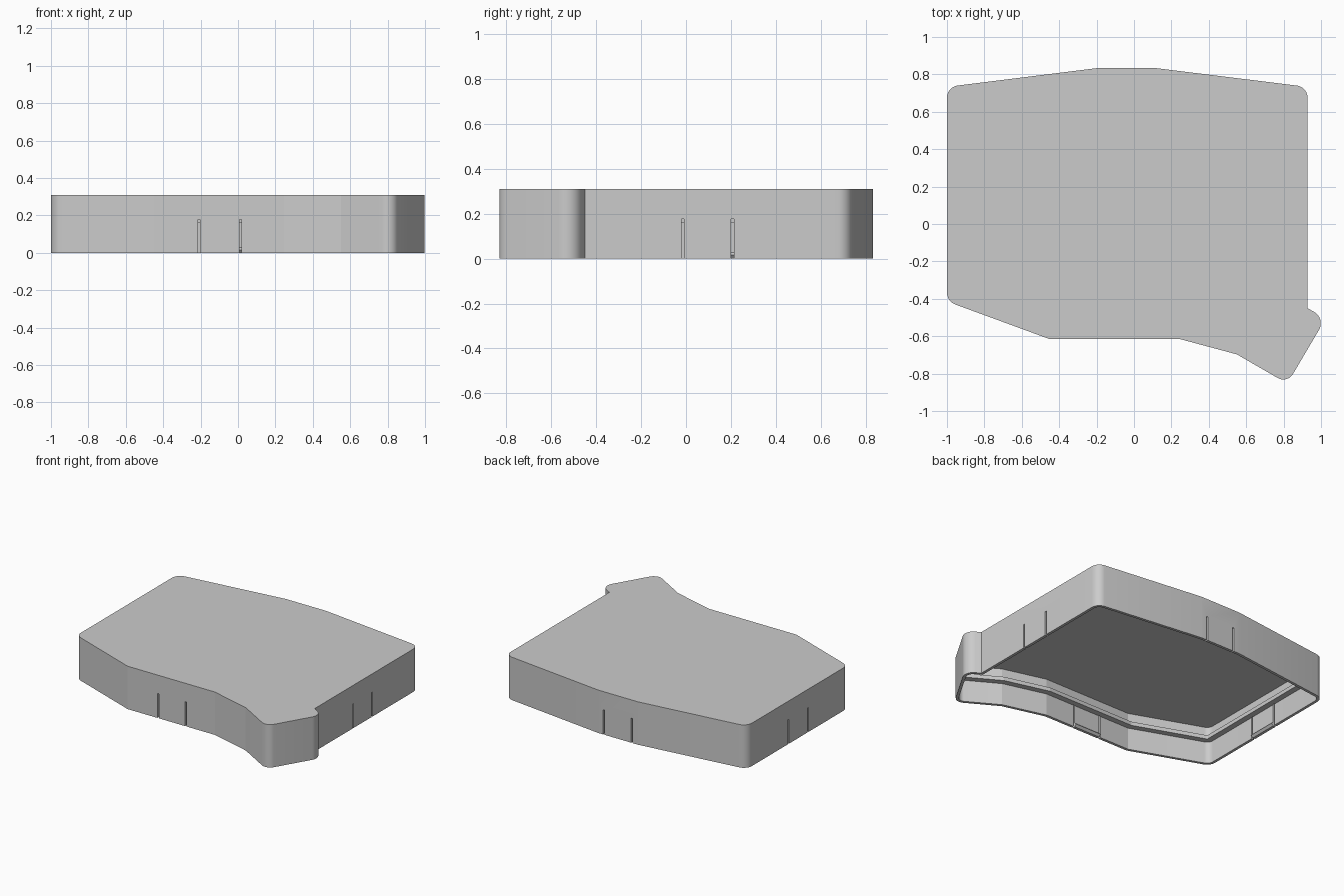
import bpy, bmesh, math
from mathutils import Vector

if "Cube" in bpy.data.objects:
    bpy.data.objects.remove(bpy.data.objects["Cube"])

grey = bpy.data.materials.new("plain_grey")
grey.use_nodes = True
colour = (0.6, 0.6, 0.6, 1)
grey.diffuse_color = colour
grey.node_tree.nodes["Principled BSDF"].inputs["Base Color"].default_value = colour

HEIGHT, WALL, CEILING_Z = 0.31, 0.02, 0.27
LIP_INSET, LIP_LOW, LIP_HIGH = 0.062, 0.159, 0.187
SLOT_TOP, SLOT_WIDTH = 0.177, 0.012

# Outline corners, counter-clockwise: x, y, corner radius
CORNERS = [(-1, -0.414, 0.07), (-0.452, -0.615, 0), (0.245, -0.615, 0),
           (0.55, -0.697, 0), (0.82, -0.853, 0.06), (1.025, -0.505, 0.07),
           (0.928, -0.45, 0), (0.928, 0.733, 0.065), (0.12, 0.833, 0),
           (-0.2, 0.833, 0), (-1, 0.733, 0.065)]


def outline(inset, steps=10):
    """Rounded case outline moved inwards by the inset."""
    pts = [Vector(c[:2]) for c in CORNERS]
    n, moved = len(pts), []
    for i in range(n):
        a = (pts[i] - pts[i - 1]).normalized()
        b = (pts[(i + 1) % n] - pts[i]).normalized()
        na, nb = Vector((-a.y, a.x)), Vector((-b.y, b.x))
        moved.append((pts[i] + (na + nb) * inset / (1 + na.dot(nb)), a, b))
    ring = []
    for (p, a, b), (_, _, radius) in zip(moved, CORNERS):
        if radius == 0:
            ring.append(p)
            continue
        r = max(radius - inset, 0.006)
        turn = a.angle(b)
        start = p - a * r * math.tan(turn / 2)
        centre = start + Vector((-a.y, a.x)) * r
        first = math.atan2(-a.x, a.y)
        for k in range(steps + 1):
            t = first + turn * k / steps
            ring.append(centre + Vector((math.cos(t), math.sin(t))) * r)
    return ring


def finish(bm, name):
    bmesh.ops.recalc_face_normals(bm, faces=bm.faces)
    mesh = bpy.data.meshes.new(name)
    bm.to_mesh(mesh)
    bm.free()
    mesh.materials.append(grey)
    ob = bpy.data.objects.new(name, mesh)
    bpy.context.collection.objects.link(ob)
    return ob


# Shell: outer wall, rim, inner wall, support lip, upper wall and ceiling
bm = bmesh.new()
rings = []
for inset, z in [(0, HEIGHT), (0, 0), (WALL, 0), (WALL, LIP_LOW), (LIP_INSET, LIP_LOW),
                 (LIP_INSET, LIP_HIGH), (WALL, LIP_HIGH), (WALL, CEILING_Z)]:
    rings.append([bm.verts.new((p.x, p.y, z)) for p in outline(inset)])
for low, high in zip(rings, rings[1:]):
    for i in range(len(low)):
        bm.faces.new((low[i - 1], low[i], high[i], high[i - 1]))
bm.faces.new(rings[0])
bm.faces.new(rings[-1])
shell = finish(bm, "case_shell")

# Clip on each side: name, wall direction, wall distance, slot positions
CLIPS = [("front", (0, -1), 0.615, (-0.208, 0.014)),
         ("back", (0, 1), 0.833, (-0.15, 0.074)),
         ("right", (1, 0), 0.928, (-0.014, 0.207)),
         ("left", (-1, 0), 1.0, (0.035, 0.256))]


def prism(name, direction, profile, low, high):
    """Extrude an (outward, z) profile along a wall from low to high."""
    out = Vector((*direction, 0))
    along = Vector((abs(out.y), abs(out.x), 0))
    bm = bmesh.new()
    ends = [[bm.verts.new(out * d + along * t + Vector((0, 0, z)))
             for d, z in profile] for t in (low, high)]
    for end in ends:
        bm.faces.new(end)
    for i in range(len(profile)):
        bm.faces.new((ends[0][i - 1], ends[0][i], ends[1][i], ends[1][i - 1]))
    return finish(bm, name)


for side, direction, dist, slots in CLIPS:
    inner = dist - WALL
    # Thin slots freeing the flexible tab
    box = [(inner - 0.002, -0.05), (dist + 0.05, -0.05),
           (dist + 0.05, SLOT_TOP), (inner - 0.002, SLOT_TOP)]
    for k, t in enumerate(slots):
        cutter = prism(f"{side}_slot_cutter_{k + 1}", direction, box,
                       t - SLOT_WIDTH / 2, t + SLOT_WIDTH / 2)
        cutter.hide_render = True
        cutter.hide_set(True)
        mod = shell.modifiers.new(cutter.name, "BOOLEAN")
        mod.object = cutter
        mod.operation = "DIFFERENCE"
        mod.solver = "EXACT"
    # Wedge hook inside the tab
    prism(f"{side}_clip_hook", direction,
          [(inner + 0.002, 0), (inner, 0), (inner - 0.014, 0.016),
           (inner, 0.028), (inner + 0.002, 0.028)],
          slots[0] + SLOT_WIDTH / 2, slots[1] - SLOT_WIDTH / 2)

# Apply the cuts and remove the cutters
bpy.context.view_layer.objects.active = shell
shell.select_set(True)
for mod in list(shell.modifiers):
    cutter = mod.object
    bpy.ops.object.modifier_apply(modifier=mod.name)
    bpy.data.objects.remove(cutter)

# Smooth rounded corners, sharp edges elsewhere
bpy.ops.object.shade_smooth_by_angle(angle=math.radians(12))
